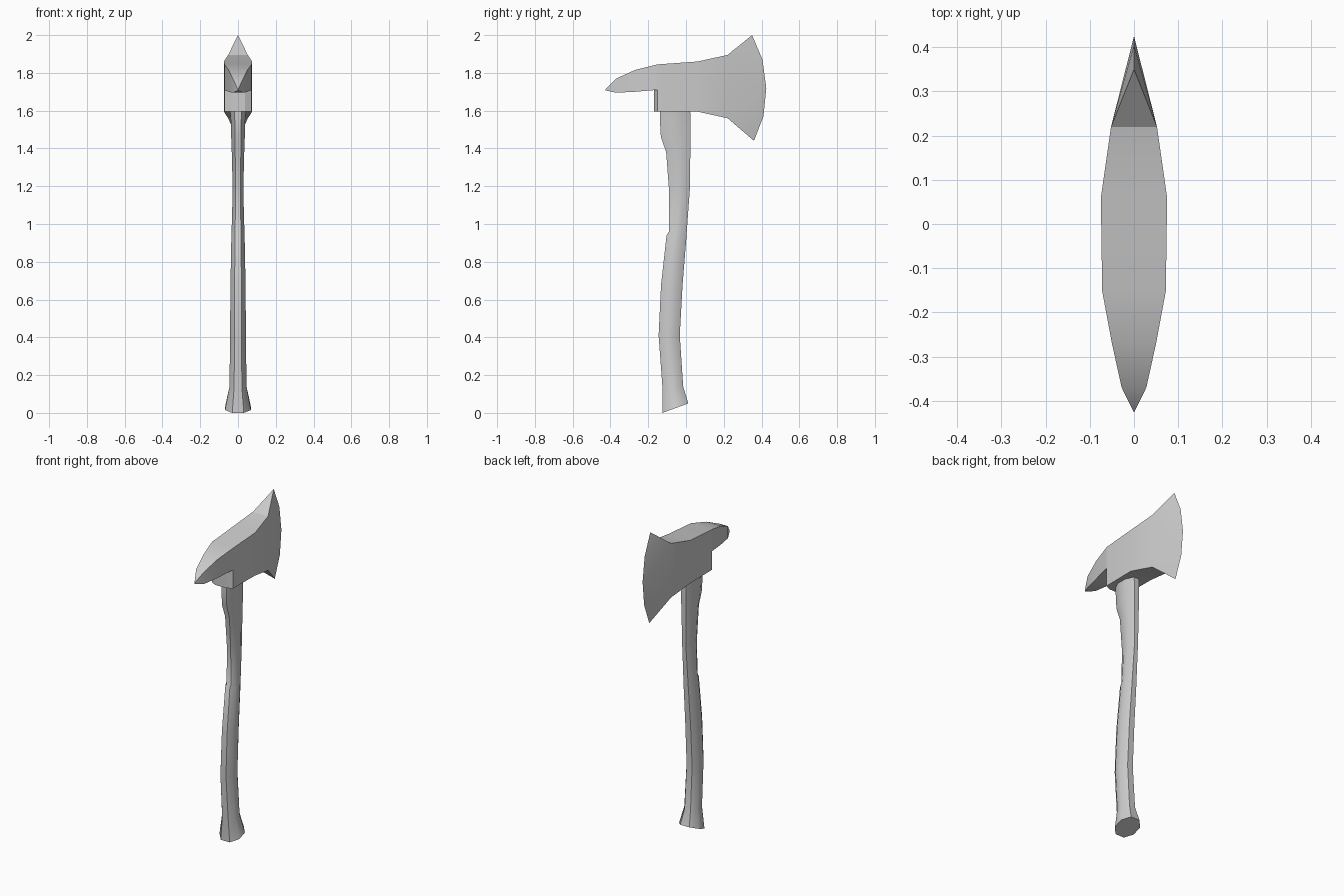
import bpy, bmesh, math

if "Cube" in bpy.data.objects:
    bpy.data.objects.remove(bpy.data.objects["Cube"])


def finish(bm, name, angle):
    bmesh.ops.remove_doubles(bm, verts=bm.verts, dist=0.0005)
    bmesh.ops.recalc_face_normals(bm, faces=bm.faces)
    mesh = bpy.data.meshes.new(name)
    bm.to_mesh(mesh)
    bm.free()
    ob = bpy.data.objects.new(name, mesh)
    bpy.context.collection.objects.link(ob)
    bpy.ops.object.select_all(action='DESELECT')
    ob.select_set(True)
    bpy.context.view_layer.objects.active = ob
    bpy.ops.object.shade_smooth_by_angle(angle=math.radians(angle))
    return ob


# Handle: octagonal rings (z, back y, front y, half width); the butt is cut on a slant
rings = [
    (0.00, -0.125, 0.012, 0.068), (0.14, -0.125, -0.015, 0.045),
    (0.41, -0.145, -0.033, 0.042), (0.68, -0.132, -0.018, 0.040),
    (0.94, -0.103, 0.003, 0.035), (0.96, -0.090, 0.004, 0.034),
    (1.18, -0.090, 0.020, 0.028), (1.38, -0.105, 0.023, 0.033),
    (1.46, -0.133, 0.025, 0.036), (1.55, -0.138, 0.025, 0.038),
    (1.63, -0.138, 0.020, 0.045),
]
octagon = [(0.45, 0), (1, 0.3), (1, 0.7), (0.45, 1),
           (-0.45, 1), (-1, 0.7), (-1, 0.3), (-0.45, 0)]
bm = bmesh.new()
loops = []
for i, (z, y0, y1, hx) in enumerate(rings):
    slant = 0.05 if i == 0 else 0
    loops.append([bm.verts.new((u * hx, y0 + t * (y1 - y0), z + slant * t))
                  for u, t in octagon])
for a, b in zip(loops, loops[1:]):
    for k in range(8):
        j = (k + 1) % 8
        bm.faces.new((a[k], a[j], b[j], b[k]))
bm.faces.new(loops[0])
bm.faces.new(loops[-1])
finish(bm, "handle", 40)

# Axe head: stations (y, half width, top z, bottom z) along pick and body
pick = [(-0.425, 0.001, 1.715, 1.707), (-0.37, 0.028, 1.77, 1.695),
        (-0.27, 0.050, 1.815, 1.70), (-0.152, 0.072, 1.845, 1.71)]
body = [(-0.152, 0.072, 1.845, 1.595), (0.06, 0.075, 1.86, 1.595),
        (0.22, 0.052, 1.895, 1.56)]
edge = [(0.35, 2.0), (0.405, 1.87), (0.425, 1.72), (0.41, 1.57), (0.36, 1.44)]
bm = bmesh.new()


def face(*pts):
    bm.faces.new([bm.verts.new(p) for p in pts])


for row in (pick, body):
    for (ya, wa, ta, ba), (yb, wb, tb, bb) in zip(row, row[1:]):
        for za, zb in ((ta, tb), (ba, bb)):
            face((-wa, ya, za), (wa, ya, za), (wb, yb, zb), (-wb, yb, zb))
        for s in (1, -1):
            face((s * wa, ya, ta), (s * wb, yb, tb),
                 (s * wb, yb, bb), (s * wa, ya, ba))
# blunt point of the pick
y, w, t, b = pick[0]
face((-w, y, t), (w, y, t), (w, y, b), (-w, y, b))

# blade cheeks fan out to the sharp edge
y, w, t, b = body[-1]
e = [(0, ey, ez) for ey, ez in edge]
for s in (1, -1):
    T, B = (s * w, y, t), (s * w, y, b)
    for tri in ((T, e[0], e[1]), (T, e[1], e[2]), (T, e[2], B),
                (B, e[2], e[3]), (B, e[3], e[4])):
        face(*tri)
face((-w, y, t), (w, y, t), e[0])
face((-w, y, b), (w, y, b), e[4])

# chamfered poll under the pick
poll = [(-0.072, -0.152), (-0.038, -0.17), (0.038, -0.17), (0.072, -0.152)]
for (xa, ya), (xb, yb) in zip(poll, poll[1:]):
    face((xa, ya, 1.71), (xb, yb, 1.71), (xb, yb, 1.595), (xa, ya, 1.595))
face(*[(x, y, 1.595) for x, y in poll])
finish(bm, "axe_head", 22)
